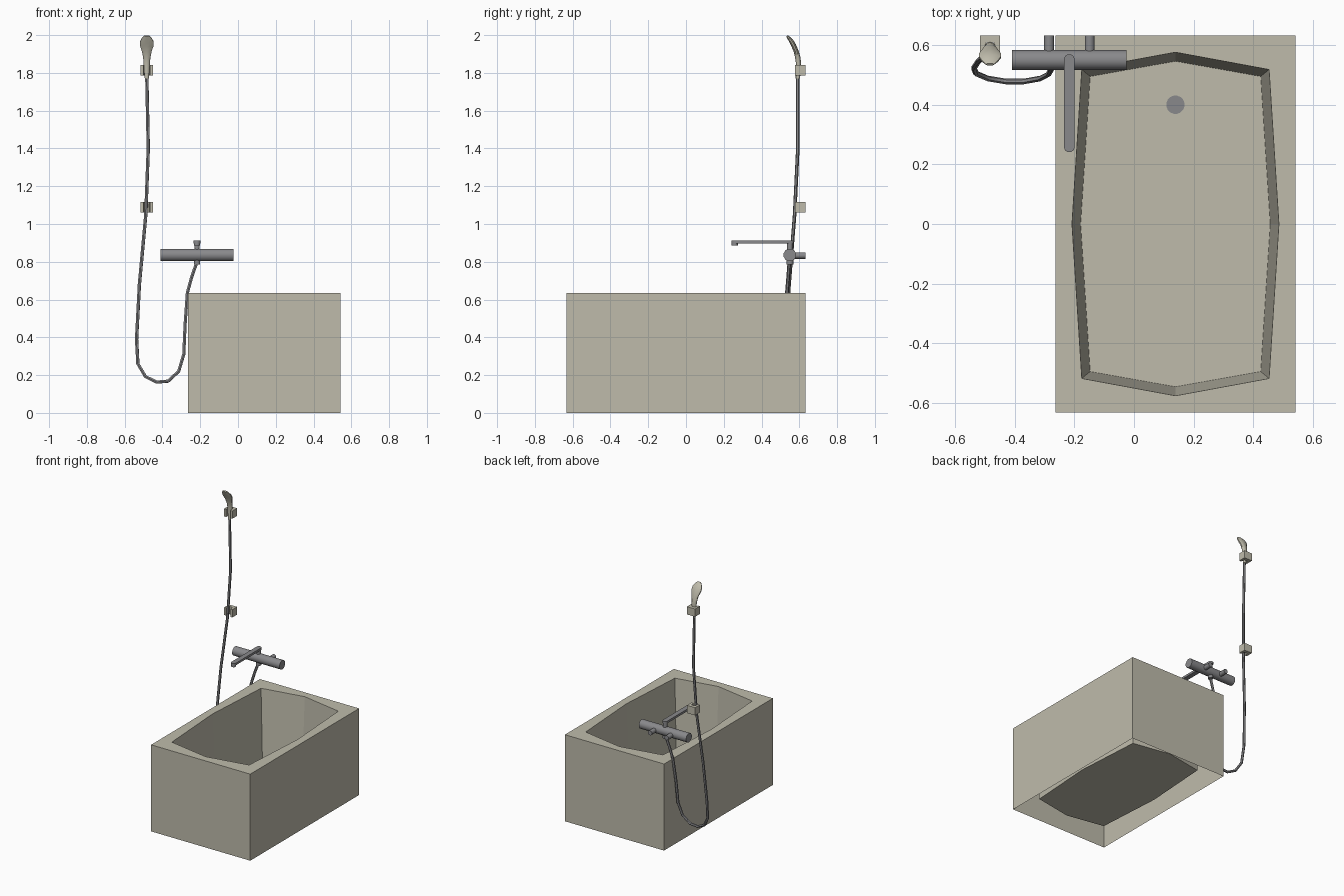
import bpy, bmesh, math
from mathutils import Vector

if "Cube" in bpy.data.objects:
    bpy.data.objects.remove(bpy.data.objects["Cube"])


def material(name, col):
    m = bpy.data.materials.new(name)
    m.diffuse_color = (*col, 1)
    m.use_nodes = True
    m.node_tree.nodes["Principled BSDF"].inputs["Base Color"].default_value = m.diffuse_color
    return m


CERAMIC = material("warm_white", (0.52, 0.50, 0.41))
METAL = material("grey_metal", (0.25, 0.25, 0.26))


def skin(name, rings, mat, cap_start=True, cap_end=True, smooth=None):
    """Join a row of equal-length point loops into one surface."""
    bm = bmesh.new()
    loops = [[bm.verts.new(p) for p in r] for r in rings]
    n = len(loops[0])
    for a, b in zip(loops, loops[1:]):
        for i in range(n):
            j = (i + 1) % n
            bm.faces.new((a[i], a[j], b[j], b[i]))
    if cap_start:
        bm.faces.new(loops[0][::-1])
    if cap_end:
        bm.faces.new(loops[-1])
    me = bpy.data.meshes.new(name)
    bm.to_mesh(me)
    bm.free()
    me.materials.append(mat)
    ob = bpy.data.objects.new(name, me)
    bpy.context.collection.objects.link(ob)
    if smooth:
        bpy.ops.object.select_all(action='DESELECT')
        ob.select_set(True)
        bpy.context.view_layer.objects.active = ob
        bpy.ops.object.shade_smooth_by_angle(angle=math.radians(smooth))
    return ob


def tube(name, path, radii, mat, sides=8, smooth=40):
    """Sweep an ellipse (rx, ry) along a path."""
    pts = [Vector(p) for p in path]
    rings = []
    for k, p in enumerate(pts):
        t = (pts[min(k + 1, len(pts) - 1)] - pts[max(k - 1, 0)]).normalized()
        if k == 0:
            ref = Vector((1, 0, 0)) if abs(t.x) < 0.9 else Vector((0, 1, 0))
            u = ref
        u = (u - t * u.dot(t)).normalized()   # carry the frame along
        v = t.cross(u)
        rx, ry = radii[k] if isinstance(radii, list) else (radii, radii)
        rings.append([p + u * rx * math.cos(a) + v * ry * math.sin(a)
                      for a in (2 * math.pi * (i + 0.5) / sides for i in range(sides))])
    return skin(name, rings, mat, smooth=smooth)


# Bathtub: open-bottomed shell with an eight-sided basin
def octo(cx, hx, hy, mx, my, z):
    """Corners at hx, hy and edge midpoints at mx, my, counter-clockwise."""
    return [(cx + x, y, z) for x, y in (
        (-hx, -hy), (0, -my), (hx, -hy), (mx, 0),
        (hx, hy), (0, my), (-hx, hy), (-mx, 0))]


CX = 0.139
skin("bathtub", [
    octo(CX, 0.403, 0.632, 0.403, 0.632, 0.0),
    octo(CX, 0.403, 0.632, 0.403, 0.632, 0.636),
    octo(CX, 0.314, 0.518, 0.347, 0.576, 0.636),
    octo(CX, 0.286, 0.495, 0.318, 0.546, 0.064),
], CERAMIC, cap_start=False)

# Drain plate on the basin floor
tube("drain", [(CX, 0.40, 0.0645), (CX, 0.40, 0.067)], 0.031, METAL, 16)

# Mixer tap
MX, MY, MZ = -0.217, 0.55, 0.836
tube("mixer_body", [(MX - 0.192, MY, MZ), (MX + 0.192, MY, MZ)], 0.034, METAL, 12)
for side, s in (("left", -1), ("right", 1)):
    x = MX + s * 0.068
    tube("wall_pipe_" + side, [(x, MY, MZ - 0.003), (x, 0.632, MZ - 0.003)], 0.017, METAL, 10)
tube("spout_post", [(MX, MY, MZ), (MX, MY, 0.904)], 0.015, METAL, 10)
tube("hose_nut", [(MX, MY, 0.785), (MX, MY, MZ)], 0.018, METAL, 10)


# Spout arm: flat bar with rounded ends
def stadium(z, r=0.018, y0=0.258, y1=0.552):
    out = []
    for i in range(12):
        a = math.pi * (i if i < 6 else i - 1) / 5
        out.append((MX + r * math.cos(a), (y1 if i < 6 else y0) + r * math.sin(a), z))
    return out


skin("spout_arm", [stadium(0.897), stadium(0.913)], METAL, smooth=40)
tube("spout_outlet", [(MX, 0.258, 0.885), (MX, 0.258, 0.9)], 0.016, METAL, 10)

# Hanging hose
hose = [(-0.217, 0.547, 0.80), (-0.245, 0.541, 0.72), (-0.268, 0.534, 0.636),
        (-0.28, 0.515, 0.47), (-0.287, 0.502, 0.31), (-0.314, 0.488, 0.22),
        (-0.37, 0.478, 0.168), (-0.43, 0.478, 0.163), (-0.49, 0.488, 0.192),
        (-0.53, 0.505, 0.26), (-0.537, 0.523, 0.39), (-0.522, 0.546, 0.68),
        (-0.488, 0.575, 1.05), (-0.475, 0.592, 1.40), (-0.483, 0.592, 1.79)]
tube("hose", hose, 0.0095, METAL, 6)

# Wall brackets: blocks with a notch at the front
HX = -0.483
for name, z in (("lower_bracket", 1.06), ("upper_bracket", 1.785)):
    prof = [(-0.033, 0.632), (-0.033, 0.577), (-0.018, 0.577), (-0.013, 0.608),
            (0.013, 0.608), (0.018, 0.577), (0.033, 0.577), (0.033, 0.632)]
    skin(name, [[(HX + x, y, zz) for x, y in prof] for zz in (z, z + 0.057)], CERAMIC)

# Hand shower: slim handle widening into a flattened, forward-tilted head
spine = [(1.77, 0.592, 0.011, 0.011), (1.80, 0.594, 0.014, 0.013),
         (1.85, 0.596, 0.018, 0.014), (1.88, 0.592, 0.020, 0.014),
         (1.915, 0.583, 0.027, 0.013), (1.945, 0.570, 0.038, 0.013),
         (1.965, 0.559, 0.038, 0.012), (1.983, 0.546, 0.028, 0.009),
         (1.996, 0.535, 0.014, 0.005)]
tube("hand_shower", [(HX, y, z) for z, y, _, _ in spine],
     [(rx, ry) for _, _, rx, ry in spine], CERAMIC, 10, 50)
